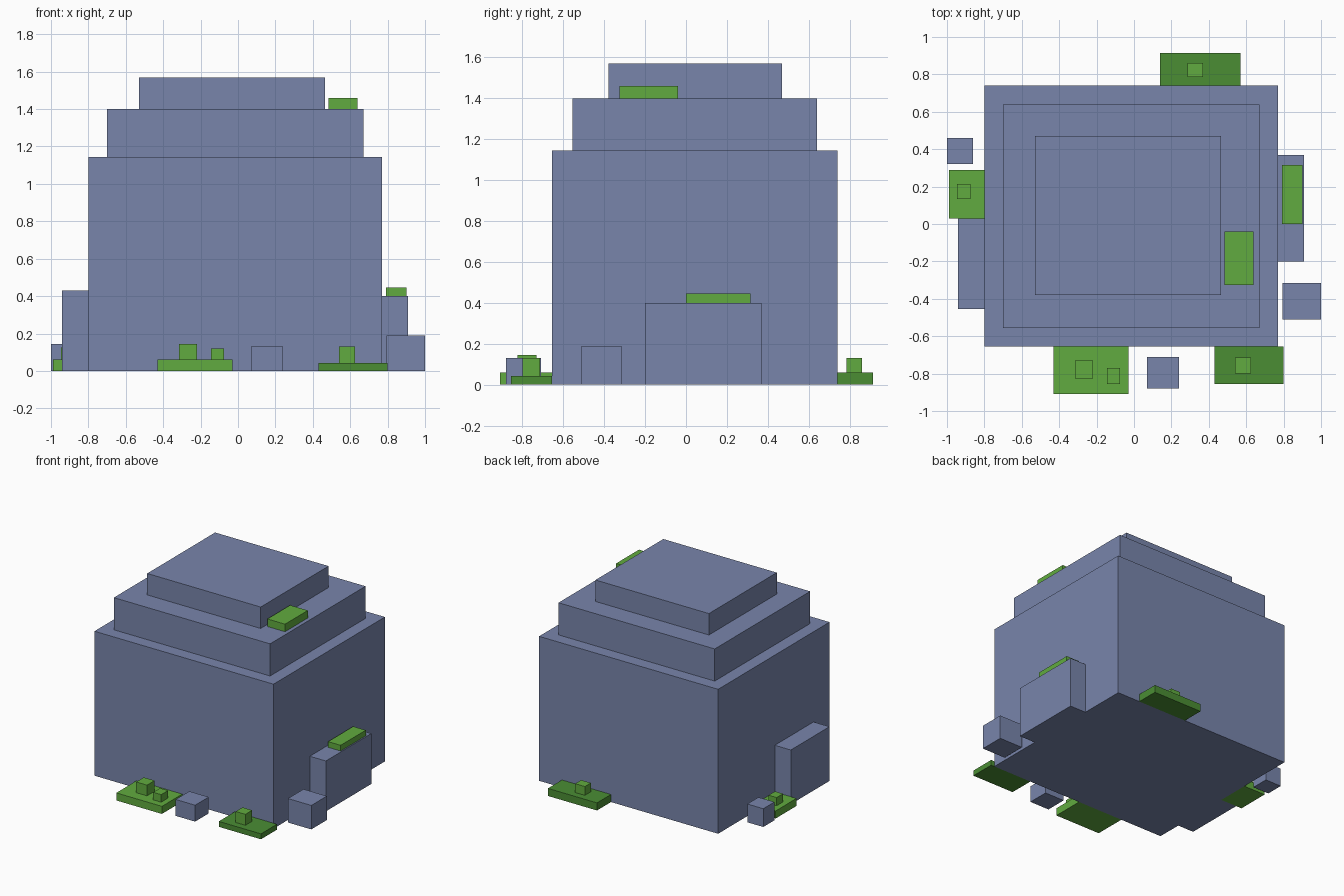
import bpy
import bmesh
from mathutils import Vector

default_cube = bpy.data.objects.get("Cube")
if default_cube:
    bpy.data.objects.remove(default_cube, do_unlink=True)


def make_material(name, rgb):
    material = bpy.data.materials.new(name)
    material.use_nodes = True
    color = (*rgb, 1)
    material.diffuse_color = color
    shader = next(n for n in material.node_tree.nodes if n.type == "BSDF_PRINCIPLED")
    shader.inputs["Base Color"].default_value = color
    shader.inputs["Roughness"].default_value = 0.9
    return material


stone = make_material("slate blue stone", (0.19, 0.235, 0.41))
moss = make_material("light green moss", (0.12, 0.41, 0.05))
grass = make_material("dark green grass", (0.07, 0.27, 0.034))


def block(name, material, x, y, z):
    """Add a box that spans the (low, high) ranges given for each axis."""
    spans = (x, y, z)
    size = Vector([high - low for low, high in spans])
    bm = bmesh.new()
    bmesh.ops.create_cube(bm, size=1)
    bmesh.ops.scale(bm, vec=size, verts=bm.verts)
    mesh = bpy.data.meshes.new(name)
    bm.to_mesh(mesh)
    bm.free()
    mesh.materials.append(material)
    obj = bpy.data.objects.new(name, mesh)
    obj.location = [(low + high) / 2 for low, high in spans]
    bpy.context.collection.objects.link(obj)
    return obj


# Stepped boulder
block("boulder_body", stone, x=(-0.8, 0.77), y=(-0.655, 0.74), z=(0, 1.145))
block("boulder_shoulder", stone, x=(-0.7, 0.67), y=(-0.555, 0.64), z=(1.145, 1.4))
block("boulder_cap", stone, x=(-0.53, 0.465), y=(-0.38, 0.47), z=(1.4, 1.57))

# Slabs leaning on the sides
block("left_slab", stone, x=(0.77, 0.91), y=(-0.2, 0.37), z=(0, 0.4))
block("right_slab", stone, x=(-0.94, -0.8), y=(-0.455, 0.03), z=(0, 0.43))

# Loose stones on the ground
block("left_loose_stone", stone, x=(0.795, 1), y=(-0.51, -0.315), z=(0, 0.19))
block("front_loose_stone", stone, x=(0.07, 0.24), y=(-0.88, -0.71), z=(0, 0.13))
block("right_loose_stone", stone, x=(-1, -0.86), y=(0.32, 0.46), z=(0, 0.145))

# Moss lying on the ledges
block("shoulder_moss", moss, x=(0.485, 0.64), y=(-0.325, -0.04), z=(1.4, 1.46))
block("left_slab_moss", moss, x=(0.79, 0.9), y=(0, 0.315), z=(0.4, 0.445))

# Ground patches and the tufts on them
block("front_moss_patch", moss, x=(-0.43, -0.03), y=(-0.91, -0.655), z=(0, 0.06))
block("front_large_tuft", moss, x=(-0.315, -0.22), y=(-0.825, -0.73), z=(0.06, 0.145))
block("front_small_tuft", moss, x=(-0.145, -0.075), y=(-0.855, -0.77), z=(0.06, 0.12))

block("front_grass_patch", grass, x=(0.43, 0.8), y=(-0.855, -0.655), z=(0, 0.043))
block("front_grass_tuft", moss, x=(0.54, 0.625), y=(-0.8, -0.715), z=(0.043, 0.13))

block("back_grass_patch", grass, x=(0.14, 0.57), y=(0.74, 0.915), z=(0, 0.06))
block("back_grass_tuft", moss, x=(0.285, 0.37), y=(0.785, 0.86), z=(0.06, 0.13))

block("right_moss_patch", moss, x=(-0.99, -0.8), y=(0.03, 0.29), z=(0, 0.06))
block("right_moss_tuft", moss, x=(-0.945, -0.875), y=(0.135, 0.215), z=(0.06, 0.125))
